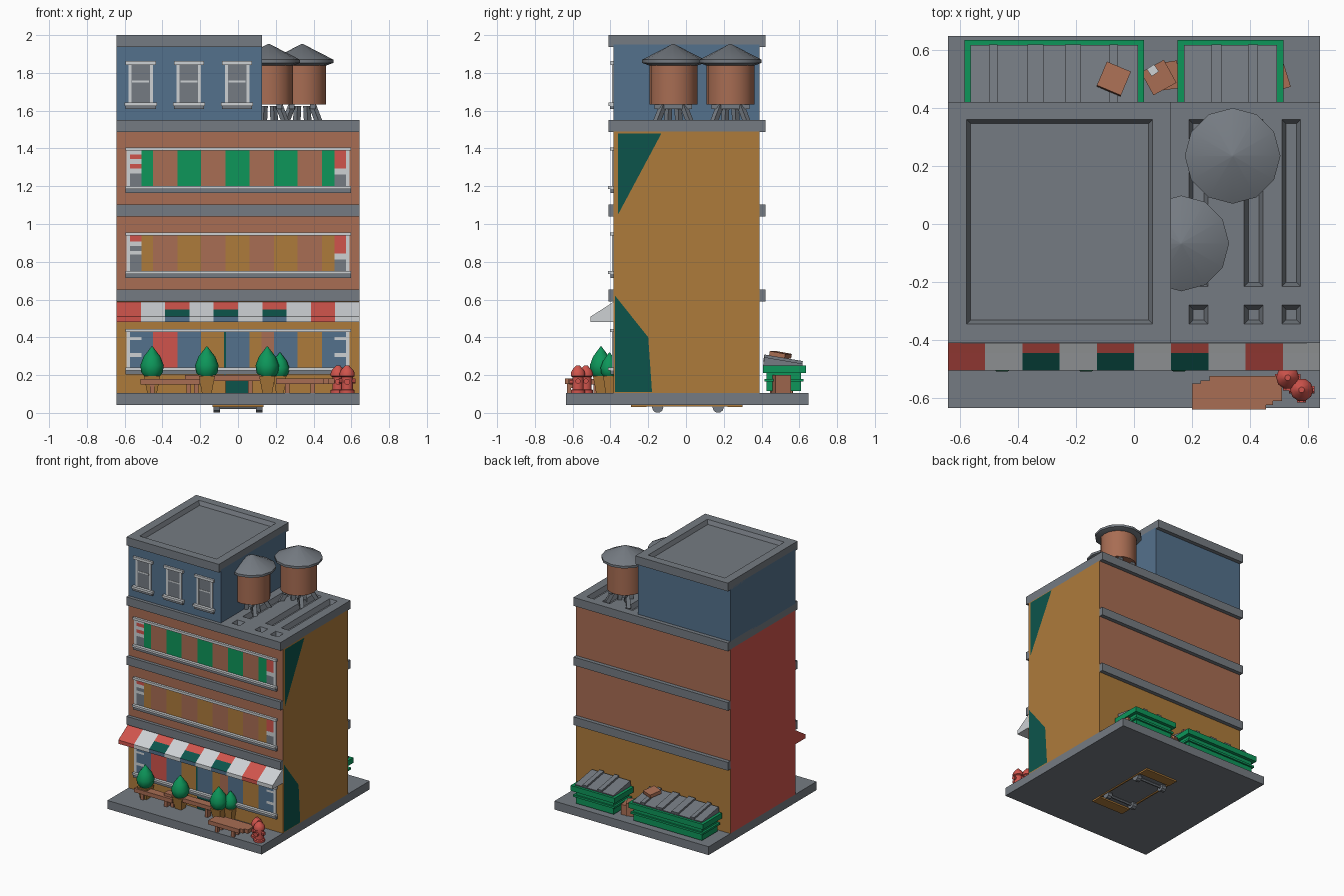
import bpy, bmesh, math
from mathutils import Vector, Matrix

if "Cube" in bpy.data.objects:
    bpy.data.objects.remove(bpy.data.objects["Cube"])

# Palette (sRGB bytes converted to linear)
PALETTE = {"grey": (117, 123, 130), "brown": (168, 109, 83), "ochre": (174, 123, 59),
           "green": (13, 150, 90), "red": (208, 84, 76), "blue": (84, 113, 140),
           "teal": (12, 84, 75), "white": (205, 209, 212)}
MATS = {}
for label, rgb in PALETTE.items():
    m = bpy.data.materials.new(label)
    m.diffuse_color = [((c / 255 + 0.055) / 1.055) ** 2.4 for c in rgb] + [1]
    m.use_nodes = True
    m.node_tree.nodes["Principled BSDF"].inputs["Base Color"].default_value = m.diffuse_color
    MATS[label] = m
NAMES = list(PALETTE)
W = .642  # half width of the building


def finish(name, bm, smooth=False):
    """Turn a bmesh into an object that keeps only the materials it uses."""
    bmesh.ops.recalc_face_normals(bm, faces=bm.faces)
    used = sorted({f.material_index for f in bm.faces})
    for f in bm.faces:
        f.material_index = used.index(f.material_index)
    me = bpy.data.meshes.new(name)
    bm.to_mesh(me)
    bm.free()
    for i in used:
        me.materials.append(MATS[NAMES[i]])
    ob = bpy.data.objects.new(name, me)
    bpy.context.collection.objects.link(ob)
    if smooth:
        bpy.ops.object.select_all(action='DESELECT')
        ob.select_set(True)
        bpy.context.view_layer.objects.active = ob
        bpy.ops.object.shade_smooth_by_angle(angle=math.radians(40))
    return ob


def box(bm, x0, x1, y0, y1, z0, z1, colour, turn=0, tilt=0):
    mat = (Matrix.Translation(((x0 + x1) / 2, (y0 + y1) / 2, (z0 + z1) / 2))
           @ Matrix.Rotation(turn, 4, 'Z') @ Matrix.Rotation(tilt, 4, 'X')
           @ Matrix.Diagonal((x1 - x0, y1 - y0, z1 - z0, 1)))
    vs = bmesh.ops.create_cube(bm, size=1, matrix=mat)["verts"]
    faces = {f for v in vs for f in v.link_faces}
    for f in faces:
        f.material_index = NAMES.index(colour)
    return faces


def boxes(name, *items):
    bm = bmesh.new()
    for it in items:
        box(bm, *it)
    return finish(name, bm)


def rod(bm, a, b, r1, r2, colour, n=4):
    a, b = Vector(a), Vector(b)
    mat = (Matrix.Translation((a + b) / 2) @ (b - a).to_track_quat('Z', 'Y').to_matrix().to_4x4()
           @ Matrix.Rotation(math.pi / n, 4, 'Z'))
    vs = bmesh.ops.create_cone(bm, cap_ends=True, segments=n, radius1=r1, radius2=r2,
                               depth=(b - a).length, matrix=mat)["verts"]
    for f in {f for v in vs for f in v.link_faces}:
        f.material_index = NAMES.index(colour)


def lathe(bm, x, y, profile, colour, n):
    """Stack cone sections through (radius, height) points."""
    rings = [[bm.verts.new((x + r * math.cos(2 * math.pi * k / n),
                            y + r * math.sin(2 * math.pi * k / n), z)) for k in range(n)]
             for r, z in profile]
    faces = [bm.faces.new(rings[0]), bm.faces.new(rings[-1])]
    for lo, hi in zip(rings, rings[1:]):
        faces += [bm.faces.new((lo[k], lo[(k + 1) % n], hi[(k + 1) % n], hi[k])) for k in range(n)]
    for f in faces:
        f.material_index = NAMES.index(colour)


def recess(ob, holes, top, depth, slope=.014):
    """Cut pockets with sloping sides into the top of a slab."""
    bm = bmesh.new()
    for x0, x1, y0, y1 in holes:
        faces = box(bm, x0, x1, y0, y1, top - depth, top + depth, "grey")
        for v in {v for f in faces for v in f.verts}:
            d = slope if v.co.z < top else -slope
            v.co.x += d if v.co.x < (x0 + x1) / 2 else -d
            v.co.y += d if v.co.y < (y0 + y1) / 2 else -d
    cutter = finish("cutter", bm)
    cutter.hide_render = True
    mod = ob.modifiers.new("pockets", 'BOOLEAN')
    mod.operation, mod.solver, mod.object = 'DIFFERENCE', 'EXACT', cutter
    bpy.context.view_layer.objects.active = ob
    bpy.ops.object.modifier_apply(modifier=mod.name)
    bpy.data.objects.remove(cutter)


# Base slab and the wheeled board under it
boxes("base_slab", (-W, W, -.635, .648, .042, .105, "grey"))
bm = bmesh.new()
for y0, y1 in ((-.29, -.21), (.22, .3)):
    box(bm, -.135, .135, y0, y1, .03, .043, "ochre")
for s in (-1, 1):
    box(bm, s * .13 - .005, s * .13 + .005, -.21, .22, .034, .043, "ochre")
    for y in (-.15, .17):
        rod(bm, (s * .095, y, .03), (s * .13, y, .03), .03, .03, "grey", 10)
for y in (-.15, .17):
    rod(bm, (-.1, y, .03), (.1, y, .03), .01, .01, "grey", 6)
finish("wheeled_board", bm)

# Storeys: party walls differ from the front and back walls
bm = bmesh.new()
for z0, z1, colour in ((.105, .62, "ochre"), (.62, 1.49, "brown")):
    for f in box(bm, -W, W, -.385, .39, z0, z1, colour):
        f.normal_update()
        if f.normal.x < -.5:
            f.material_index = NAMES.index("red")
        elif f.normal.x > .5:
            f.material_index = NAMES.index("ochre")
finish("storeys", bm)
boxes("penthouse", (-W, .128, -.385, .39, 1.54, 1.95, "blue"))

# Painted patches on the side wall
bm = bmesh.new()
for patch in ([(-.375, .11), (-.18, .11), (-.2, .4), (-.375, .62)],
              [(-.36, 1.05), (-.13, 1.48), (-.36, 1.48)]):
    side = bm.faces.new([bm.verts.new((W + .002, y, z)) for y, z in patch])
    side.material_index = NAMES.index("teal")
finish("wall_patches", bm)

# Ledges on front and back, roof slabs with pockets
boxes("floor_ledges", *[(-W, W, y0, y1, z, z + .062, "grey")
                        for z in (.59, 1.04) for y0, y1 in ((-.41, -.38), (.385, .42))])
terrace = boxes("terrace_roof", (-W, W, -.41, .42, 1.487, 1.55, "grey"))
recess(terrace, [(x, x + .065, y0, y1) for x in (.19, .38, .51)
                 for y0, y1 in ((-.215, .36), (-.345, -.28))], 1.55, .035)
cap = boxes("penthouse_roof", (-W, .128, -.41, .42, 1.938, 2, "grey"))
recess(cap, [(-.577, .064, -.345, .36)], 2, .03)

# Penthouse windows
bm = bmesh.new()
for x in (-.515, -.26, -.005):
    box(bm, x - .06, x + .06, -.388, -.38, 1.64, 1.845, "grey")
    box(bm, x - .08, x + .08, -.4, -.38, 1.843, 1.863, "white")
    box(bm, x - .085, x + .085, -.41, -.38, 1.625, 1.642, "white")
    box(bm, x - .08, x + .08, -.402, -.38, 1.608, 1.625, "grey")
    box(bm, x - .045, x + .045, -.39, -.38, 1.75, 1.76, "white")
    for s in (-1, 1):
        box(bm, x + s * .057 - .008, x + s * .057 + .008, -.391, -.38, 1.642, 1.843, "white")
finish("penthouse_windows", bm)


# Long windows with striped panels
def long_window(name, z, colours, ends):
    bm = bmesh.new()
    edges = [-.51, -.45, -.32, -.195, -.065, .06, .19, .315, .445, .51]
    for x0, x1, c in zip(edges, edges[1:], colours):
        box(bm, x0, x1, -.39, -.38, z, z + .195, c)
    for (x0, x1), bands in zip(((-.575, -.51), (.51, .575)), ends):
        low = 0
        for high, c in bands:
            box(bm, x0, x1, -.389, -.38, z + low, z + high, c)
            low = high
    for s in (-1, 1):
        box(bm, s * .58 - .009, s * .58 + .009, -.392, -.38, z, z + .195, "white")
    box(bm, -.595, .597, -.402, -.38, z + .19, z + .208, "white")
    box(bm, -.595, .597, -.412, -.38, z - .012, z + .003, "white")
    box(bm, -.595, .597, -.4, -.38, z - .034, z - .012, "grey")
    finish(name, bm)


right_end = [(.065, "grey"), (.095, "white"), (.195, "red")]
left_end = [(.07, "grey"), (.095, "white"), (.12, "red"), (.145, "white"), (.17, "red"), (.195, "white")]
mid_end = [(.09, "grey"), (.11, "white"), (.135, "grey"), (.16, "white"), (.195, "red")]
shop_end = [(.06, "blue"), (.08, "white"), (.15, "blue"), (.165, "white"), (.195, "blue")]
long_window("upper_window", 1.198, ["green", "brown"] * 4 + ["green"], (left_end, right_end))
long_window("middle_window", .748, ["ochre", "brown"] * 4 + ["ochre"], (mid_end, right_end))
long_window("shop_window", .237, ["blue", "red", "blue", "ochre", "blue", "ochre", "blue", "ochre", "blue"],
            (shop_end, shop_end))
boxes("shop_door", (-.065, .06, -.393, -.38, .106, .2, "teal"),
      (-.075, -.063, -.393, -.38, .2, .43, "teal"), (.125, .19, -.391, -.38, .24, .43, "brown"))

# Striped awning: one prism per stripe
bm = bmesh.new()
profile = [(-.38, .59), (-.445, .548), (-.505, .51), (-.505, .482), (-.38, .482)]
step = W / 5
for k in range(10):
    ends = [[bm.verts.new((-W + step * j, y, z)) for y, z in profile] for j in (k, k + 1)]
    main = "red" if k % 2 == 0 else "white"
    split = k in (2, 4, 6)
    cols = [main, "teal" if split else main, "blue" if split else main, main, main]
    for i, c in enumerate(cols):
        j = (i + 1) % 5
        f = bm.faces.new((ends[0][i], ends[0][j], ends[1][j], ends[1][i]))
        f.material_index = NAMES.index(c)
    for e in ([ends[0]] if k == 0 else [ends[1]] if k == 9 else []):
        bm.faces.new(e).material_index = NAMES.index(main)
finish("awning", bm)

# Rooftop water tanks on splayed legs
for i, (x, y) in enumerate(((.163, -.067), (.34, .235))):
    bm = bmesh.new()
    lathe(bm, x, y, [(.127, 1.633), (.127, 1.86)], "brown", 16)
    lathe(bm, x, y, [(.13, 1.84), (.165, 1.853), (.165, 1.87), (.004, 1.953)], "grey", 12)
    for s in (-1, 1):
        box(bm, x + s * .055 - .014, x + s * .055 + .014, y - .1, y + .1, 1.61, 1.634, "grey")
        for t in (-1, 1):
            rod(bm, (x + s * .09, y + t * .09, 1.535), (x + s * .055, y + t * .055, 1.625), .02, .02, "grey")
            rod(bm, (x + s * .03, y + t * .03, 1.52), (x + s * .025, y + t * .025, 1.625), .02, .02, "grey")
    finish("water_tank_%d" % (i + 1), bm, True)

# Shrubs in tapered pots
for i, (x, y, s) in enumerate(((-.455, -.45, 1), (-.165, -.45, 1), (.155, -.45, 1), (.222, -.405, .8))):
    bm = bmesh.new()
    lathe(bm, x, y, [(r * s, .192 + h * s) for r, h in
                     ((.04, 0), (.057, .022), (.062, .06), (.045, .105), (.018, .14), (.003, .16))], "green", 10)
    rod(bm, (x, y, .1), (x, y, .194), .035 * s, .06 * s, "ochre", 4)
    finish("shrub_%d" % (i + 1), bm, True)


# Plank benches
def bench(name, tops, z):
    bm = bmesh.new()
    for x0, x1, y0, y1 in tops:
        box(bm, x0, x1, y0, y1, z - .03, z, "brown")
    x0, x1, y0, y1 = tops[0]
    for x in (x0 + .06, x1 - .06):
        for y in (y0 + .02, y1 - .02):
            box(bm, x - .012, x + .012, y - .01, y + .01, .1, z - .02, "brown")
        box(bm, x - .008, x + .008, y0 + .01, y1 - .01, z - .05, z - .03, "brown")
    finish(name, bm)


bench("left_bench", [(-.515, -.2, -.5, -.44)], .18)
bench("middle_bench", [(-.28, .125, -.48, -.42)], .2)
bench("right_bench", [(.2, .455, -.64, -.55), (.23, .48, -.625, -.54), (.26, .51, -.61, -.525)], .182)

# Fire hydrants
for i, (x, y) in enumerate(((.53, -.53), (.578, -.572))):
    bm = bmesh.new()
    lathe(bm, x, y, [(.04, .103), (.04, .12), (.031, .125), (.031, .19), (.04, .195), (.04, .21),
                     (.032, .228), (.015, .245), (.01, .252)], "red", 10)
    rod(bm, (x - .044, y, .168), (x + .044, y, .168), .014, .014, "red", 8)
    rod(bm, (x, y - .044, .165), (x, y, .165), .017, .017, "red", 8)
    finish("hydrant_%d" % (i + 1), bm, True)

# Dumpsters with sloped ribbed lids
for i, (x0, x1, ribs) in enumerate(((-.585, .035, ((-.485, .03), (-.34, .055), (-.21, .055), (-.07, .03))),
                                    (.15, .515, ((.285, .035), (.41, .035))))):
    bm = bmesh.new()
    box(bm, x0 + .025, x1 - .025, .425, .61, .115, .22, "green")
    box(bm, x0 + .01, x1 - .01, .415, .622, .165, .18, "green")
    box(bm, x0, x1, .407, .635, .212, .252, "green")
    box(bm, x0 + .022, x1 - .022, .41, .615, .23, .278, "grey", 0, -.17)
    for x, w in ribs:
        box(bm, x - w / 2, x + w / 2, .41, .617, .255, .292, "grey", 0, -.17)
    finish("dumpster_%d" % (i + 1), bm)

# Discarded cartons and a scrap of paper
boxes("cartons", (-.115, -.025, .455, .545, .295, .32, "brown", -.4, -.17),
      (.04, .13, .46, .55, .105, .2, "brown", .5), (.095, .155, .465, .56, .105, .18, "brown", .15),
      (.45, .53, .46, .545, .105, .2, "brown", .3))
boxes("paper_scrap", (.05, .08, .515, .545, .2, .208, "white", .6))
